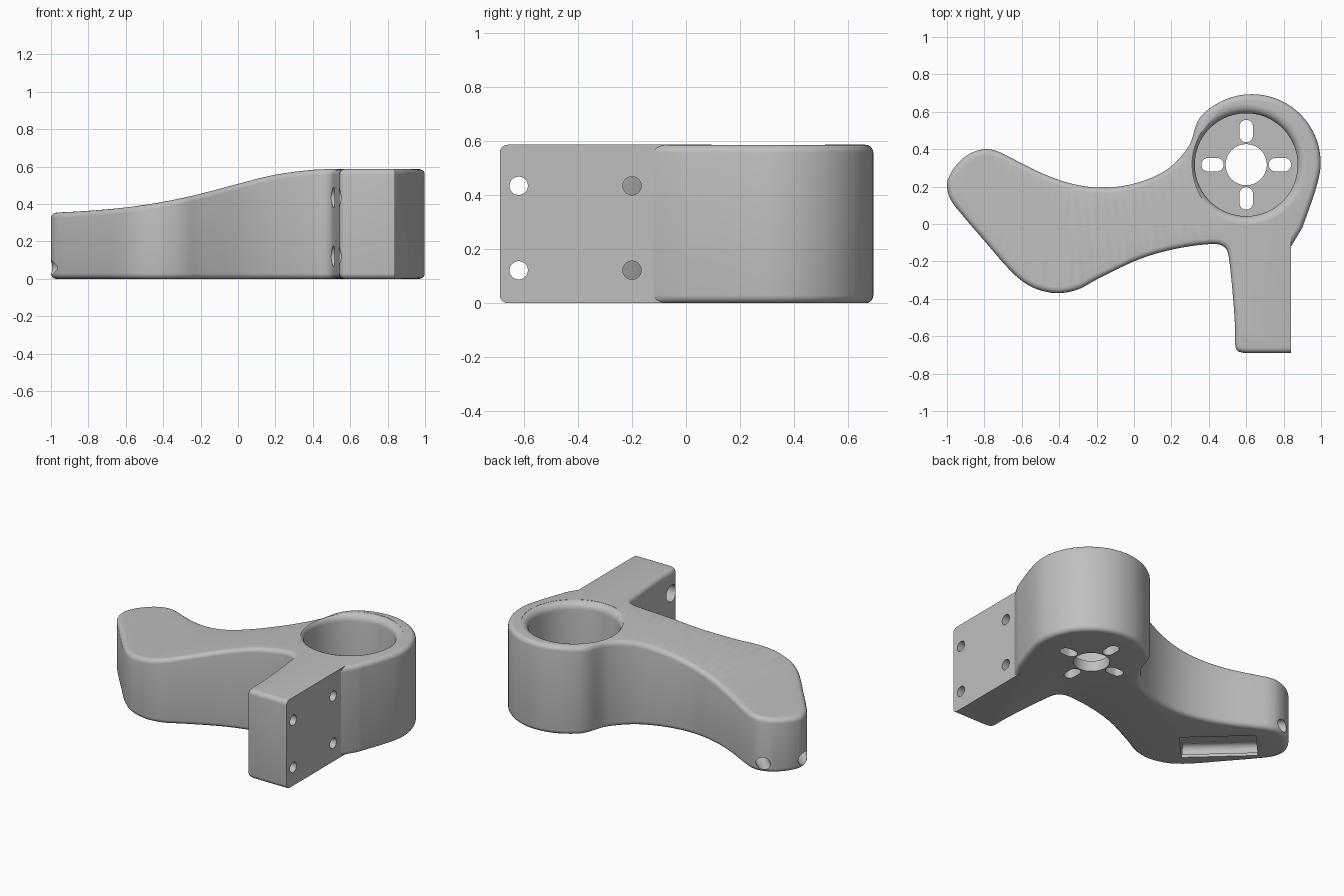
import bpy
import bmesh
from math import sin, cos, pi, radians, atan2
from mathutils import Vector, Matrix
from mathutils.geometry import interpolate_bezier

HEIGHT = 0.587
ROUND = 0.03
HUB = Vector((0.6, 0.317, 0))

cube = bpy.data.objects.get("Cube")
if cube:
    bpy.data.objects.remove(cube, do_unlink=True)

grey = bpy.data.materials.new("plain_grey")
grey.use_nodes = True
grey.diffuse_color = (0.52, 0.52, 0.52, 1)
grey.node_tree.nodes["Principled BSDF"].inputs["Base Color"].default_value = (0.52, 0.52, 0.52, 1)


def smooth_path(points, step=0.022):
    """Smooth curve through 2D points, sampled evenly."""
    pts = [Vector((x, y, 0)) for x, y in points]
    last = len(pts) - 1
    tangents = []
    for i in range(len(pts)):
        a, b, c = pts[max(i - 1, 0)], pts[i], pts[min(i + 1, last)]
        tangents.append((c - a) / ((c - b).length + (b - a).length))
    out = []
    for i in range(last):
        a, b = pts[i], pts[i + 1]
        third = (b - a).length / 3
        count = max(4, int(third * 3 / step) + 2)
        out += interpolate_bezier(a, a + tangents[i] * third,
                                  b - tangents[i + 1] * third, b, count)[:-1]
    return [p.to_3d() for p in out] + [pts[last]]


def inset_directions(loop):
    """Unit inset per vertex; the closing edge (flat mounting face) stays put."""
    n = len(loop)
    normals = []
    for i in range(n):
        d = (loop[(i + 1) % n] - loop[i]).normalized()
        normals.append(Vector((-d.y, d.x, 0)))
    weights = [1.0] * (n - 1) + [0.0]
    result = []
    for i in range(n):
        a, b, u, v = normals[i - 1], normals[i], weights[i - 1], weights[i]
        det = a.x * b.y - a.y * b.x
        if abs(det) < 0.05:
            result.append((a + b).normalized())
        else:
            result.append(Vector(((u * b.y - v * a.y) / det, (a.x * v - b.x * u) / det, 0)))
    return result


def loft(name, rings, matrix=Matrix()):
    """Closed solid through a stack of equal point rings."""
    bm = bmesh.new()
    rows = [[bm.verts.new(matrix @ p) for p in ring] for ring in rings]
    for low, high in zip(rows, rows[1:]):
        n = len(low)
        for i in range(n):
            j = (i + 1) % n
            bm.faces.new((low[i], low[j], high[j], high[i]))
    bm.faces.new(rows[0][::-1])
    bm.faces.new(rows[-1])
    bmesh.ops.recalc_face_normals(bm, faces=bm.faces[:])
    mesh = bpy.data.meshes.new(name)
    bm.to_mesh(mesh)
    bm.free()
    obj = bpy.data.objects.new(name, mesh)
    bpy.context.collection.objects.link(obj)
    return obj


def ring(radius, z, sides=48, stretch=0.0):
    """Circle, or a slot outline when stretched along x."""
    points = []
    for i in range(sides):
        a = 2 * pi * (i + 0.5) / sides
        shift = stretch if cos(a) > 0 else -stretch
        points.append(Vector((radius * cos(a) + shift, radius * sin(a), z)))
    return points


# Body outline: hub arc, neck, tail, underside and mounting foot
hub_arc = [(0.63 + 0.368 * cos(radians(a)), 0.326 + 0.368 * sin(radians(a)))
           for a in range(-20, 141, 20)]
outline = smooth_path(
    [(0.90, -0.02)] + hub_arc + [
        (0.295, 0.42), (0.2, 0.31), (0.1, 0.25), (-0.05, 0.205), (-0.2, 0.195),
        (-0.35, 0.22), (-0.5, 0.275), (-0.68, 0.365), (-0.74, 0.392), (-0.8, 0.4),
        (-0.88, 0.375), (-0.95, 0.315), (-0.99, 0.25), (-1.0, 0.2), (-0.98, 0.13),
        (-0.92, 0.05), (-0.8, -0.09), (-0.65, -0.26), (-0.56, -0.33), (-0.48, -0.36),
        (-0.4, -0.37), (-0.3, -0.35), (-0.2, -0.297), (0, -0.2), (0.13, -0.155),
        (0.28, -0.122), (0.4, -0.108), (0.46, -0.111), (0.495, -0.137), (0.51, -0.2),
        (0.53, -0.4), (0.54, -0.55), (0.541, -0.645), (0.553, -0.678), (0.59, -0.69)])
outline = [Vector((0.84, -0.12, 0))] + outline + [Vector((0.84, -0.69, 0))]
inward = inset_directions(outline)

# Rounded lower and upper rims
profile = [(ROUND * (1 - sin(a)), ROUND * (1 - cos(a))) for a in [k * pi / 10 for k in range(6)]]
profile += [(d, HEIGHT - z) for d, z in reversed(profile)]
body = loft("bracket_body", [[p + s * d + Vector((0, 0, z)) for p, s in zip(outline, inward)]
                             for d, z in profile])

# Top surface sweeping down towards the tail
slope = smooth_path([(-1.0, 0.353), (-0.8, 0.364), (-0.6, 0.382), (-0.4, 0.412), (-0.2, 0.455),
                     (0, 0.508), (0.2, 0.557), (0.4, 0.583), (0.55, HEIGHT), (1.0, HEIGHT)])


def top_height(x):
    for a, b in zip(slope, slope[1:]):
        if x <= b.x:
            return a.y + (b.y - a.y) * max(0, x - a.x) / (b.x - a.x)
    return HEIGHT


bm = bmesh.new()
bm.from_mesh(body.data)


def top_faces():
    return [f for f in bm.faces if all(v.co.z > HEIGHT - 1e-5 for v in f.verts)]


bmesh.ops.triangulate(bm, faces=top_faces())
for k in range(32):
    faces = top_faces()
    geom = faces + list({e for f in faces for e in f.edges}) + list({v for f in faces for v in f.verts})
    bmesh.ops.bisect_plane(bm, geom=geom, dist=1e-5, plane_co=(-0.951 + k * 0.05, 0, 0),
                           plane_no=(1, 0, 0))
for v in bm.verts:
    if v.co.z > HEIGHT / 2:
        v.co.z -= HEIGHT - top_height(v.co.x)
bm.to_mesh(body.data)
bm.free()

cutters = []

# Round hub pocket with a rounded lip
POCKET, LIP, FLOOR = 0.275, 0.045, 0.07
lip = [(POCKET + LIP - LIP * cos(a), HEIGHT - 0.001 - LIP + LIP * sin(a))
       for a in [k * pi / 12 for k in range(7)]]
pocket = [(POCKET, FLOOR)] + lip + [(POCKET + LIP, HEIGHT + 0.1)]
cutters.append(loft("hub_pocket", [ring(r, z, 96) for r, z in pocket], Matrix.Translation(HUB)))

# Shaft hole and four slots through the hub floor
cutters.append(loft("shaft_hole", [ring(0.11, -0.1), ring(0.11, 0.2)], Matrix.Translation(HUB)))
for k in range(4):
    place = Matrix.Translation(HUB) @ Matrix.Rotation(k * pi / 2, 4, "Z") @ Matrix.Translation((0.18, 0, 0))
    cutters.append(loft("hub_slot", [ring(0.036, z, 32, 0.024) for z in (-0.1, 0.2)], place))

# Counterbored screw holes through the foot
turn = Matrix.Rotation(pi / 2, 4, "Y")
for y in (-0.62, -0.2):
    for z in (0.122, 0.435):
        place = Matrix.Translation((0, y, z)) @ turn
        cutters.append(loft("screw_hole", [ring(0.034, 0.45, 32), ring(0.034, 0.95, 32)], place))
        cutters.append(loft("screw_head_bore", [ring(0.055, 0.44, 32), ring(0.055, 0.62, 32)], place))

# Recess under the tail with two pin channels running out of the tip
tail = Matrix.Translation((-0.64, 0.03, 0)) @ Matrix.Rotation(atan2(0.68, -0.73), 4, "Z")
corners = [(-0.23, -0.12), (0.23, -0.12), (0.23, 0.12), (-0.23, 0.12)]
cutters.append(loft("tail_recess", [[Vector((x, y, z)) for x, y in corners] for z in (-0.1, 0.1)], tail))
for side in (-1, 1):
    place = tail @ Matrix.Translation((0, side * 0.126, 0.06)) @ turn
    cutters.append(loft("pin_channel", [ring(0.04, -0.226, 32), ring(0.04, 0.6, 32)], place))

# Cut everything, then shade
bpy.ops.object.select_all(action="DESELECT")
bpy.context.view_layer.objects.active = body
body.select_set(True)
for cutter in cutters:
    cutter.hide_render = True
    mod = body.modifiers.new("cut", "BOOLEAN")
    mod.operation = "DIFFERENCE"
    mod.solver = "EXACT"
    mod.object = cutter
    bpy.ops.object.modifier_apply(modifier=mod.name)
    bpy.data.objects.remove(cutter, do_unlink=True)
body.data.materials.clear()
body.data.materials.append(grey)
bpy.ops.object.shade_smooth_by_angle(angle=radians(30))
